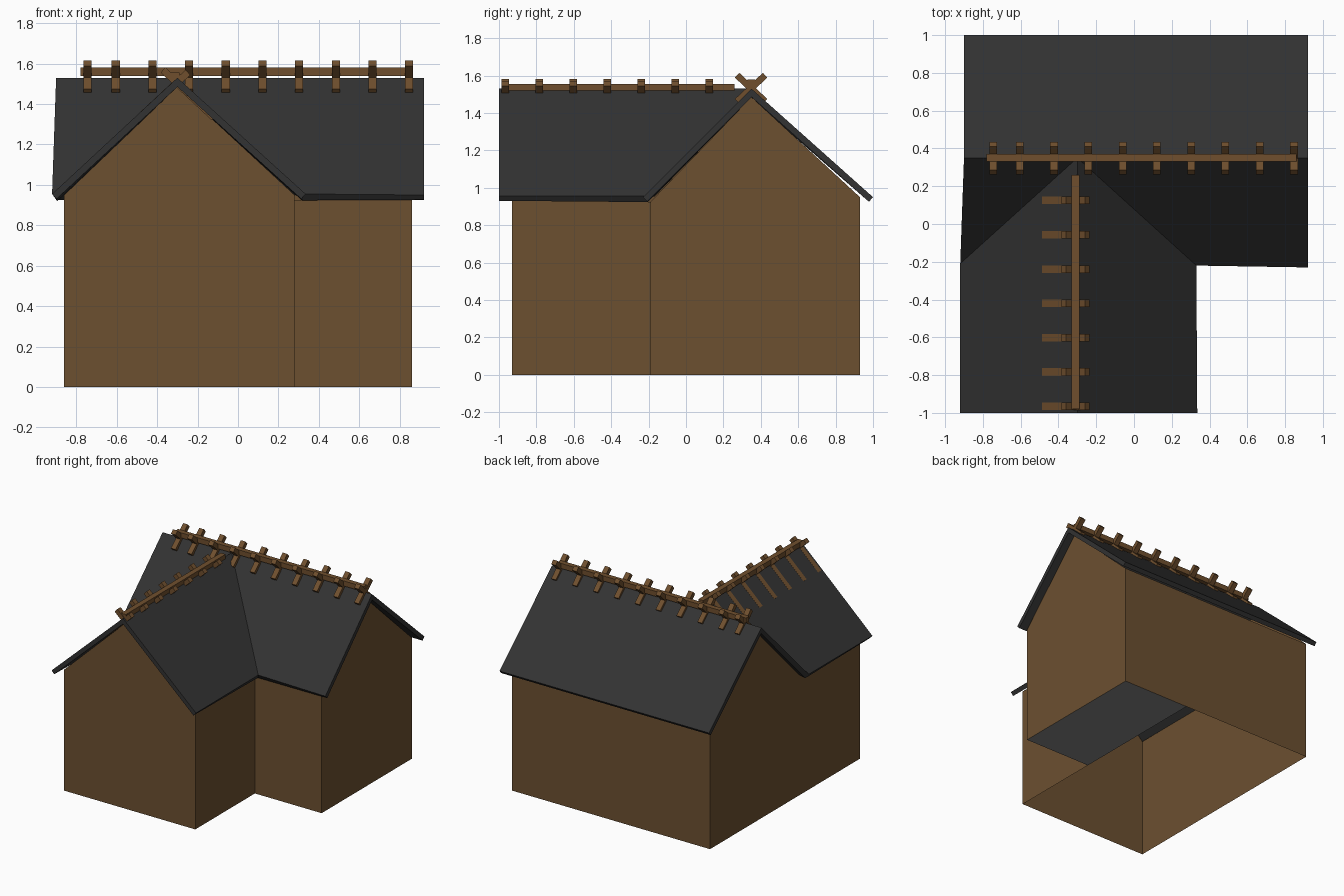
import bpy, bmesh, math
from mathutils import Matrix, Vector

if "Cube" in bpy.data.objects:
    bpy.data.objects.remove(bpy.data.objects["Cube"])


def material(name, rgb):
    m = bpy.data.materials.new(name)
    m.diffuse_color = (*rgb, 1)
    m.use_nodes = True
    m.node_tree.nodes["Principled BSDF"].inputs["Base Color"].default_value = m.diffuse_color
    return m


WALL = material("wall brown", (0.15, 0.08, 0.03))
BEAM = material("beam brown", (0.16, 0.078, 0.027))
ROOF = material("roof charcoal", (0.032, 0.032, 0.032))
GREY = material("floor grey", (0.23, 0.23, 0.23))


def sheet(name, pts, faces, mat, up=False):
    """Flat-faced surface from named corner points."""
    bm = bmesh.new()
    v = {k: bm.verts.new(p) for k, p in pts.items()}
    for f in faces:
        face = bm.faces.new([v[k] for k in f.split()])
        face.normal_update()
        if up and face.normal.z < 0:
            face.normal_flip()
    if not up:
        bmesh.ops.recalc_face_normals(bm, faces=bm.faces[:])
    return finish(name, bm, mat)


def finish(name, bm, mat):
    me = bpy.data.meshes.new(name)
    bm.to_mesh(me)
    bm.free()
    me.materials.append(mat)
    ob = bpy.data.objects.new(name, me)
    bpy.context.collection.objects.link(ob)
    return ob


def add_box(bm, centre, size, axis='X', angle=0.0):
    mat = (Matrix.Translation(centre) @ Matrix.Rotation(math.radians(angle), 4, axis)
           @ Matrix.Diagonal((*size, 1)))
    bmesh.ops.create_cube(bm, size=1, matrix=mat)


# Walls: L-shaped shell, lower corners a..f, upper corners A..F, gable peaks
plan = {'a': (-0.86, -0.93, 0.95), 'b': (0.28, -0.93, 0.95), 'c': (0.28, -0.19, 0.925),
        'd': (0.86, -0.19, 0.925), 'e': (0.86, 0.93, 0.95), 'f': (-0.86, 0.93, 0.95)}
pts = {k: (x, y, 0) for k, (x, y, z) in plan.items()}
pts.update({k.upper(): p for k, p in plan.items()})
pts.update(P=(-0.30, -0.93, 1.485), Q=(0.86, 0.35, 1.485),
           S=(-0.86, 0.35, 1.485), T=(-0.86, -0.19, 0.95))
sheet("walls", pts, ["a b B P A", "b c C B", "c d D C", "d e E Q D",
                     "e f F E", "f a A T S F"], WALL)

# Floor panel under the side wing
sheet("floor_panel", {'a': (0.28, -0.19, 0), 'b': (0.86, -0.19, 0),
                      'c': (0.86, 0.93, 0), 'd': (0.28, 0.93, 0)}, ["a d c b"], GREY)

# Roof: two crossing gables joined at valleys
roof_pts = {'R0': (-0.90, 0.35, 1.53), 'R1': (0.92, 0.35, 1.53), 'J': (-0.30, 0.35, 1.53),
            'F': (-0.30, -1.0, 1.53), 'B0': (-0.90, 1.0, 0.95), 'B1': (0.92, 1.0, 0.95),
            'VL': (-0.92, -0.21, 0.955), 'VR': (0.33, -0.22, 0.955), 'E': (0.92, -0.23, 0.95),
            'FL': (-0.92, -1.0, 0.955), 'FR': (0.335, -1.0, 0.955)}
roof = sheet("roof", roof_pts, ["R0 J R1 B1 B0", "J VR E R1", "F FR VR J",
                                "F J VL FL", "R0 VL J"], ROOF, up=True)
mod = roof.modifiers.new("thickness", 'SOLIDIFY')
mod.thickness = 0.033
mod.offset = -1
mod.use_even_offset = True

# Ridge poles
bm = bmesh.new()
add_box(bm, (0.04, 0.35, 1.56), (1.64, 0.04, 0.04))
finish("main_ridge_pole", bm, BEAM)
bm = bmesh.new()
add_box(bm, (-0.31, -0.36, 1.535), (0.042, 1.24, 0.04))
finish("front_ridge_pole", bm, BEAM)

# Crossed planks straddling the main ridge
bm = bmesh.new()
for x in [-0.745] + [-0.605 + 0.1815 * i for i in range(9)]:
    for s in (-1, 1):
        add_box(bm, (x, 0.348, 1.532), (0.04, 0.205, 0.035), 'X', 43 * s)
finish("main_ridge_planks", bm, BEAM)

# Longer crossed planks following the front ridge slopes
bm = bmesh.new()
for i in range(7):
    y = 0.125 - 0.1817 * i
    add_box(bm, (-0.361, y, 1.451), (0.31, 0.04, 0.035), 'Y', -43)
    add_box(bm, (-0.245, y, 1.451), (0.345, 0.04, 0.035), 'Y', 43)
finish("front_ridge_planks", bm, BEAM)
